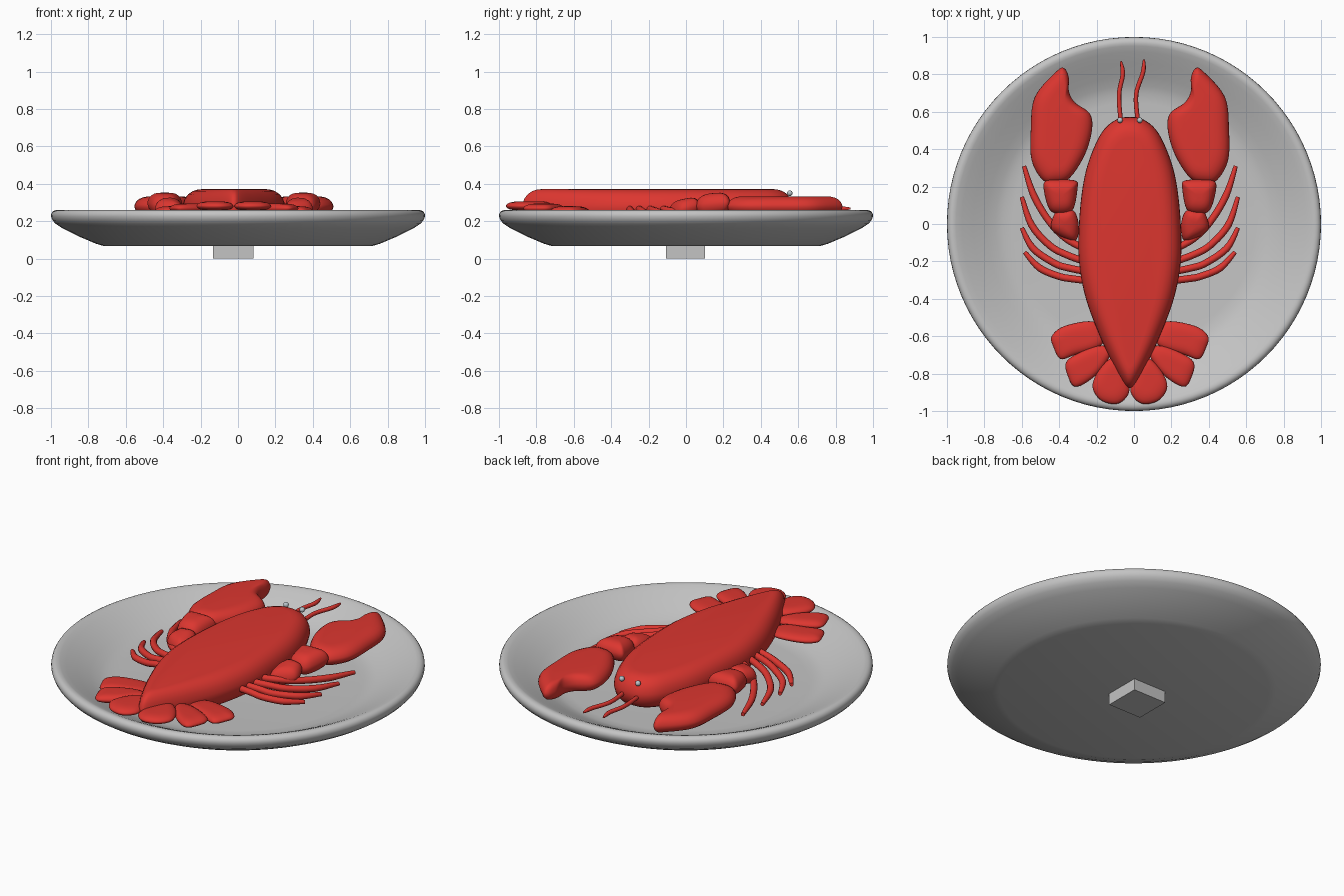
import bpy, bmesh, math

if "Cube" in bpy.data.objects:
    bpy.data.objects.remove(bpy.data.objects["Cube"])


def material(name, rgb):
    m = bpy.data.materials.new(name)
    m.diffuse_color = (*rgb, 1)
    m.use_nodes = True
    m.node_tree.nodes["Principled BSDF"].inputs["Base Color"].default_value = m.diffuse_color
    return m


RED = material("lobster red", (0.72, 0.037, 0.029))
GREY = material("plate grey", (0.55, 0.55, 0.55))
EYE = material("eye pale grey", (0.50, 0.56, 0.60))
AXIS = -0.022  # symmetry line of the lobster


def finish(name, bm, mat, angle=40):
    bmesh.ops.recalc_face_normals(bm, faces=bm.faces)
    me = bpy.data.meshes.new(name)
    bm.to_mesh(me)
    bm.free()
    ob = bpy.data.objects.new(name, me)
    bpy.context.collection.objects.link(ob)
    me.materials.append(mat)
    bpy.ops.object.select_all(action='DESELECT')
    ob.select_set(True)
    bpy.context.view_layer.objects.active = ob
    bpy.ops.object.shade_smooth_by_angle(angle=math.radians(angle))
    return ob


def spline(pts, closed, steps=5):
    """Catmull-Rom curve through 2D points."""
    n, out = len(pts), []
    for i in range(n if closed else n - 1):
        ids = [i - 1, i, i + 1, i + 2]
        a, b, c, d = [pts[j % n] if closed else pts[min(max(j, 0), n - 1)] for j in ids]
        for s in range(steps):
            t = s / steps
            out.append(tuple(0.5 * (2 * q + (r - p) * t + (2 * p - 5 * q + 4 * r - u) * t * t
                                    + (3 * q - p - 3 * r + u) * t ** 3)
                             for p, q, r, u in zip(a, b, c, d)))
    return out if closed else out + [pts[-1]]


def mirrored(pts):
    return [(2 * AXIS - x, y) for x, y in pts]


def puffy(name, pts, z0, z1, r, tilt=0):
    """Pillow-like solid with rounded shoulders of width r, tilted along y."""
    line = spline(pts, True)
    xs, ys = [p[0] for p in line], [p[1] for p in line]
    cx, cy = (min(xs) + max(xs)) / 2, (min(ys) + max(ys)) / 2
    hx, hy = (max(xs) - min(xs)) / 2, (max(ys) - min(ys)) / 2
    h = z1 - z0
    levels = [(0.75, 0), (0.4, 0.08), (0.13, 0.22), (0, 0.42), (0.03, 0.55), (0.18, 0.72),
              (0.42, 0.85), (0.75, 0.94), (1.1, 0.985), (1.5, 1)]
    bm = bmesh.new()
    rings = []
    for inset, lv in levels:
        sx, sy = 1 - inset * r / hx, 1 - inset * r / hy
        rings.append([bm.verts.new((cx + (x - cx) * sx, cy + (y - cy) * sy,
                                    z0 + lv * h + tilt * (y - cy) * sy))
                      for x, y in line])
    n = len(line)
    for a, b in zip(rings, rings[1:]):
        for i in range(n):
            bm.faces.new((a[i], a[(i + 1) % n], b[(i + 1) % n], b[i]))
    bm.faces.new(rings[0])
    bm.faces.new(rings[-1])
    return finish(name, bm, RED, 60)


def tube(name, pts, radii, z0, z1):
    """Tapered round limb running from height z0 at its tip to z1."""
    line = spline(pts, False)
    bm = bmesh.new()
    rings, n, k = [], len(line), 10
    for i, (x, y) in enumerate(line):
        a, b = line[max(i - 1, 0)], line[min(i + 1, n - 1)]
        dx, dy = b[0] - a[0], b[1] - a[1]
        d = math.hypot(dx, dy)
        f = i / (n - 1)
        z = z0 + (z1 - z0) * f
        rad = radii[0] + (radii[1] - radii[0]) * min(1, f * 4)
        rings.append([bm.verts.new((x - dy / d * rad * math.cos(t), y + dx / d * rad * math.cos(t),
                                    z + rad * math.sin(t)))
                      for t in [j * math.tau / k for j in range(k)]])
    for a, b in zip(rings, rings[1:]):
        for j in range(k):
            bm.faces.new((a[j], a[(j + 1) % k], b[(j + 1) % k], b[j]))
    bm.faces.new(rings[0])
    bm.faces.new(rings[-1])
    return finish(name, bm, RED, 60)


# plate: lathed profile
profile = [(0, .068), (.72, .068), (.76, .08), (.85, .118), (.94, .163), (.975, .186), (.992, .205),
           (1, .226), (.998, .241), (.991, .252), (.98, .258), (.967, .26), (.952, .256), (.92, .242),
           (.86, .213), (.79, .178), (.74, .156), (.70, .144), (.65, .14), (0, .14)]
bm = bmesh.new()
vs = [bm.verts.new((r, 0, z)) for r, z in profile]
es = [bm.edges.new(p) for p in zip(vs, vs[1:])]
bmesh.ops.spin(bm, geom=vs + es, cent=(0, 0, 0), axis=(0, 0, 1), angle=math.tau, steps=96)
bmesh.ops.remove_doubles(bm, verts=bm.verts, dist=1e-4)
finish("plate", bm, GREY, 45)

# foot block under the plate
bm = bmesh.new()
bmesh.ops.create_cube(bm, size=1)
for v in bm.verts:
    v.co = (-0.025 + v.co.x * 0.215, -0.003 + v.co.y * 0.21, 0.05 + v.co.z * 0.1)
finish("foot_block", bm, GREY)

# body: half widths along its length, mirrored
half = [(.075, .557), (.15, .49), (.215, .35), (.252, .2), (.272, 0), (.272, -.2),
        (.235, -.4), (.16, -.6), (.085, -.76), (.03, -.855)]
body = ([(AXIS, .572)] + [(AXIS + w, y) for w, y in half] + [(AXIS, -.877)]
        + [(AXIS - w, y) for w, y in reversed(half)])
puffy("body", body, .19, .372, .075)

# paired pillow parts, left outline: (points, bottom, top, rounding, tilt)
pairs = {
    "claw": ([(-.37, .83), (-.41, .82), (-.53, .68), (-.552, .5), (-.547, .34), (-.488, .235),
              (-.42, .22), (-.343, .247), (-.263, .37), (-.225, .5), (-.236, .59), (-.316, .65),
              (-.348, .71), (-.348, .78)], .235, .333, .06, 0),
    "upper_arm": ([(-.472, .23), (-.39, .238), (-.31, .23), (-.302, .19), (-.325, .08),
                   (-.385, .052), (-.45, .075), (-.482, .18)], .24, .35, .05, .1),
    "lower_arm": ([(-.425, .055), (-.385, .072), (-.322, .07), (-.296, 0), (-.305, -.08),
                   (-.35, -.087), (-.44, -.03)], .225, .32, .045, .2),
    "tail_fin_outer": ([(-.44, -.6), (-.37, -.545), (-.215, -.522), (-.16, -.6), (-.19, -.66),
                        (-.316, -.7), (-.392, -.722), (-.43, -.66)], .235, .28, .05, 0),
    "tail_fin_middle": ([(-.365, -.745), (-.316, -.7), (-.193, -.652), (-.12, -.67), (-.16, -.76),
                         (-.236, -.835), (-.316, -.87), (-.355, -.81)], .248, .294, .05, 0),
    "tail_fin_inner": ([(-.222, -.87), (-.19, -.785), (-.118, -.715), (-.06, -.75), (-.025, -.87),
                        (-.043, -.93), (-.1, -.963), (-.18, -.94)], .26, .306, .05, 0),
}
for name, (pts, z0, z1, r, tilt) in pairs.items():
    puffy(name + "_left", pts, z0, z1, r, tilt)
    puffy(name + "_right", mirrored(pts), z0, z1, r, tilt)

# walking legs, tip to body
legs = [[(-.588, .31), (-.535, .15), (-.45, .01), (-.36, -.08), (-.25, -.14)],
        [(-.6, .145), (-.548, -.005), (-.45, -.115), (-.36, -.165), (-.25, -.205)],
        [(-.6, -.02), (-.54, -.13), (-.425, -.21), (-.35, -.235), (-.25, -.255)],
        [(-.585, -.15), (-.505, -.235), (-.4, -.28), (-.33, -.293), (-.23, -.305)]]
for i, pts in enumerate(legs, 1):
    tube(f"leg_{i}_left", pts, (.011, .019), .21, .27)
    tube(f"leg_{i}_right", mirrored(pts), (.011, .019), .21, .27)

# antennae
tube("antenna_left", [(-.07, .87), (-.06, .8), (-.08, .69), (-.07, .54)], (.005, .012), .268, .268)
tube("antenna_right", [(.053, .88), (.048, .81), (.011, .69), (.022, .54)], (.005, .012), .268, .268)

# eyes
for side, x in (("left", -.075), ("right", .031)):
    bm = bmesh.new()
    bmesh.ops.create_uvsphere(bm, u_segments=16, v_segments=10, radius=.015)
    bmesh.ops.translate(bm, verts=bm.verts, vec=(x, .555, .35))
    finish("eye_" + side, bm, EYE, 60)
